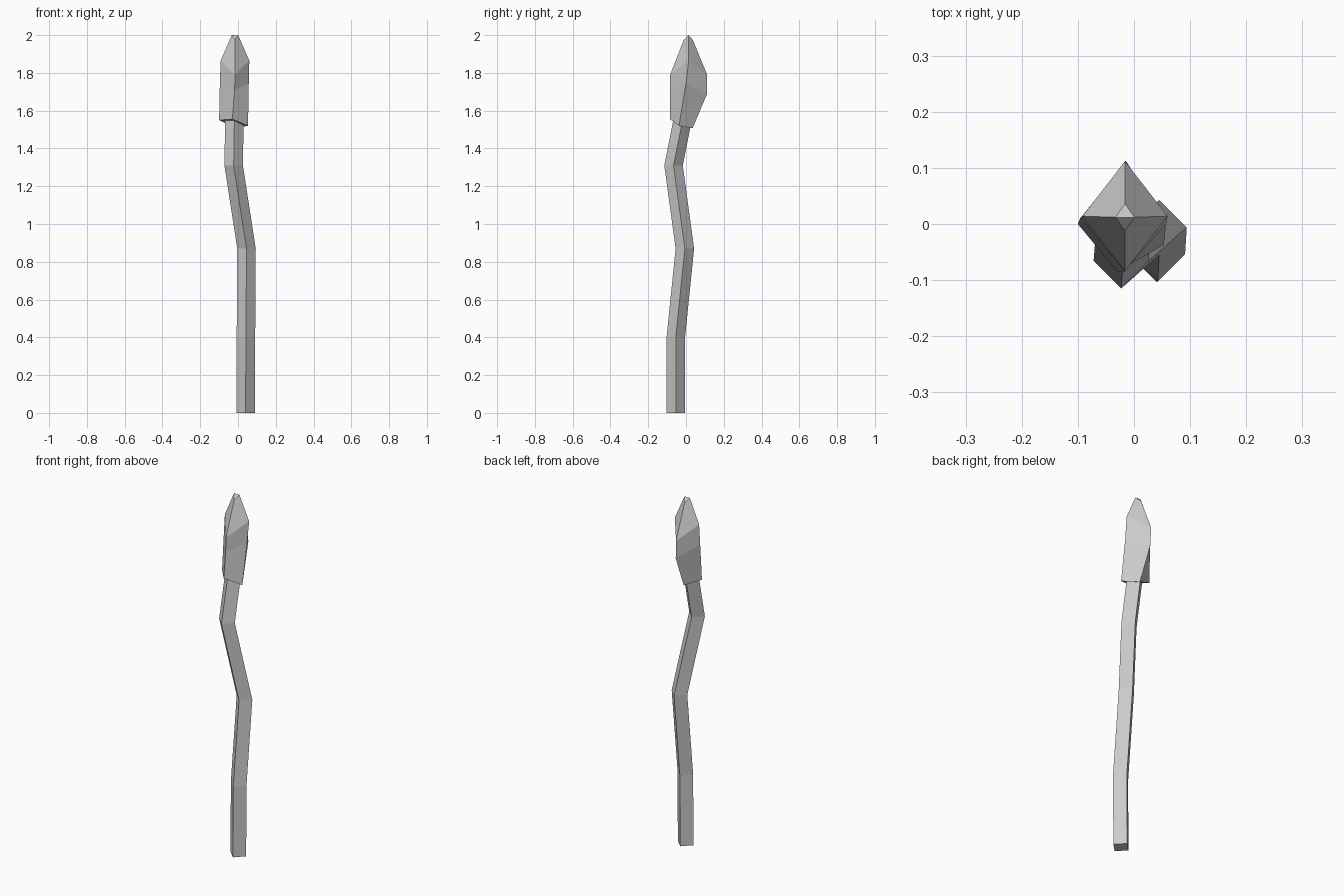
import bpy
import bmesh
from mathutils import Vector

# Remove the default object
default = bpy.data.objects.get("Cube")
if default:
    bpy.data.objects.remove(default, do_unlink=True)


def make_material(name, value):
    mat = bpy.data.materials.new(name)
    mat.use_nodes = True
    colour = (value, value, value, 1.0)
    mat.diffuse_color = colour
    mat.node_tree.nodes["Principled BSDF"].inputs["Base Color"].default_value = colour
    return mat


def diamond(centre, radius_x, radius_y, fold=0.0):
    """Four corners in the order -x, -y, +x, +y; fold lifts the x corners."""
    c = Vector(centre)
    return [
        c + Vector((-radius_x, 0, fold)),
        c + Vector((0, -radius_y, 0)),
        c + Vector((radius_x, 0, fold)),
        c + Vector((0, radius_y, 0)),
    ]


def loft(name, rings, mat):
    """Skin a stack of four-cornered rings and close both ends."""
    bm = bmesh.new()
    loops = [[bm.verts.new(p) for p in ring] for ring in rings]
    for low, high in zip(loops, loops[1:]):
        for i in range(4):
            j = (i + 1) % 4
            bm.faces.new((low[i], low[j], high[j], high[i]))
    # End caps are split along the x ridge
    for loop, flip in ((loops[0], True), (loops[-1], False)):
        west, front, east, back = loop
        for tri in ((west, front, east), (west, east, back)):
            bm.faces.new(tri[::-1] if flip else tri)
    bmesh.ops.recalc_face_normals(bm, faces=bm.faces)
    mesh = bpy.data.meshes.new(name)
    bm.to_mesh(mesh)
    bm.free()
    mesh.materials.append(mat)
    obj = bpy.data.objects.new(name, mesh)
    bpy.context.collection.objects.link(obj)
    return obj


grey = make_material("plain grey", 0.6)

# Crooked square stem
stem_path = [
    (0.04, -0.054, 0),
    (0.042, -0.054, 0.4),
    (0.045, -0.006, 0.87),
    (-0.023, -0.066, 1.31),
    (-0.019, -0.016, 1.56),
]
loft("stem", [diamond(p, 0.049, 0.049) for p in stem_path], grey)

# Faceted bud: tilted base, belly, shoulder and small ridged tip
base = [
    (-0.1, 0, 1.55),
    (-0.03, -0.085, 1.555),
    (0.053, -0.037, 1.52),
    (-0.01, 0.035, 1.507),
]
belly = [
    (-0.096, 0.01, 1.75),
    (-0.018, -0.085, 1.71),
    (0.057, 0, 1.745),
    (-0.014, 0.112, 1.69),
]
shoulder = diamond((-0.016, 0.014, 1.79), 0.076, 0.098, 0.075)
tip = diamond((-0.016, 0.012, 1.975), 0.017, 0.024, 0.025)
loft("bud", [base, belly, shoulder, tip], grey)
